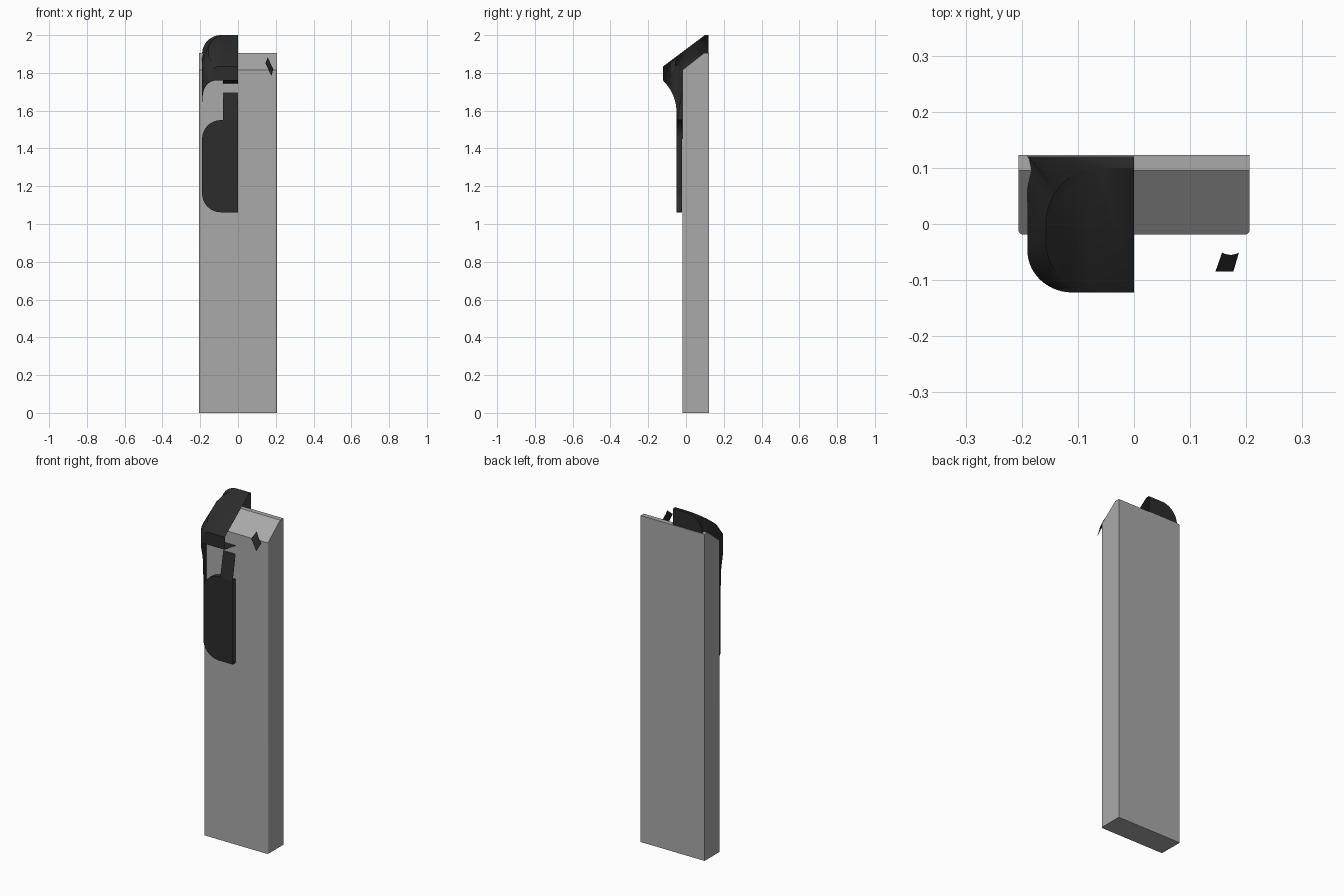
import bpy, bmesh, math

if "Cube" in bpy.data.objects:
    bpy.data.objects.remove(bpy.data.objects["Cube"])


def material(name, v):
    m = bpy.data.materials.new(name)
    m.diffuse_color = (v, v, v, 1)
    m.use_nodes = True
    m.node_tree.nodes["Principled BSDF"].inputs["Base Color"].default_value = m.diffuse_color
    return m


dark = material("dark_plastic", 0.025)
grey = material("grey_metal", 0.4)


def make(name, verts, faces, mat, angle=30):
    me = bpy.data.meshes.new(name)
    me.from_pydata(verts, [], faces)
    ob = bpy.data.objects.new(name, me)
    bpy.context.collection.objects.link(ob)
    bm = bmesh.new()
    bm.from_mesh(me)
    bmesh.ops.remove_doubles(bm, verts=bm.verts, dist=1e-5)
    bmesh.ops.dissolve_degenerate(bm, edges=bm.edges, dist=1e-5)
    bmesh.ops.recalc_face_normals(bm, faces=bm.faces)
    bm.to_mesh(me)
    bm.free()
    me.materials.append(mat)
    bpy.ops.object.select_all(action='DESELECT')
    ob.select_set(True)
    bpy.context.view_layer.objects.active = ob
    bpy.ops.object.shade_smooth_by_angle(angle=math.radians(angle))
    return ob


def loft(rows):
    n = len(rows[0])
    verts = [p for row in rows for p in row]
    faces = [(r * n + i, r * n + i + 1, (r + 1) * n + i + 1, (r + 1) * n + i)
             for r in range(len(rows) - 1) for i in range(n - 1)]
    return verts, faces


FRONT, BACK, W = -0.019, 0.123, 0.206

# tall post with a sloped front top and softened front corners
prof = [(FRONT, 0), (BACK, 0), (BACK, 1.905), (0.095, 1.905), (FRONT, 1.815)]
verts = [(x, y, z) for x in (-W, W) for y, z in prof]
faces = [tuple(range(5)), tuple(range(5, 10))]
faces += [(i, (i + 1) % 5, 5 + (i + 1) % 5, 5 + i) for i in range(5)]
post = make("post", verts, faces, grey)
bm = bmesh.new()
bm.from_mesh(post.data)
corners = [e for e in bm.edges
           if all(abs(v.co.y - FRONT) < 1e-4 for v in e.verts)
           and abs(e.verts[0].co.x - e.verts[1].co.x) < 1e-4]
bmesh.ops.bevel(bm, geom=corners, offset=0.008, segments=3, profile=0.5,
                affect='EDGES')
bm.to_mesh(post.data)
bm.free()


# half hood: sloped top plate, sloping rim and curved wall, open at x = 0
def plane(y):
    return 1.835 + 0.75 * (y + 0.12)


def wall_bottom(y):
    if y > FRONT:
        return min(1.905, 1.815 + 0.79 * (y - FRONT))
    if y > -0.0495:
        return 1.45
    s = max(0.0, min(1.0, (-0.05 - y) / 0.072))
    return 1.575 + 0.185 * s ** 0.4


N = 14
arc = [math.pi / 2 * i / N for i in range(N + 1)]
# outer edge of the rim: back corner, straight side
rim = [(-0.09 - 0.1 * math.sin(a), 0.12, 1.90 + 0.1 * math.cos(a))
       for a in arc]
z_side = plane(-0.047) - 0.05
for y in (0.09, 0.06, 0.03, 0.005, FRONT + 0.0005, FRONT - 0.0005, -0.035):
    rim.append((-0.19, y, 1.90 + (0.12 - y) / 0.167 * (z_side - 1.90)))
# matching back corner of the top plate, spread over the same points
M = len(rim)
plate = []
for i in range(M):
    a = math.pi / 2 * i / (M - 1)
    plate.append((-0.06 - 0.097 * math.sin(a), 0.1 * math.cos(a)))
# front corner
for a in [0, 0.04, 0.055, 0.08] + arc[1:]:
    plate.append((-0.067 - 0.09 * math.cos(a), -0.03 - 0.092 * math.sin(a)))
    y = -0.047 - 0.075 * math.sin(a)
    rim.append((-0.11 - 0.08 * math.cos(a), y, plane(y) - 0.05 * math.cos(a)))
plate = [(0, 0.10)] + plate + [(0, -0.122)]
rim = [(0, 0.12, 2.0)] + rim + [(0, -0.122, plane(-0.122))]
plate = [(x, y, plane(y)) for x, y in plate]
bottom = [(x, y, min(z, wall_bottom(y))) for x, y, z in rim]
verts, faces = loft([plate, rim, bottom])
faces.append(tuple(range(len(plate))))
make("hood", verts, faces, dark, 35)

# underside of the hood lip and the hood backing against the post
make("hood_lip", [(-0.08, -0.12, 1.76), (0, -0.12, 1.76),
                  (0, FRONT, 1.745), (-0.08, FRONT, 1.745)],
     [(0, 1, 2, 3)], dark)
b = FRONT + 0.0008
make("hood_backing", [(-0.19, b, 1.575), (0, b, 1.575), (0, b, 1.814),
                      (-0.19, b, 1.814), (0, 0.095, 1.904),
                      (-0.19, 0.095, 1.904)],
     [(0, 1, 2, 3), (3, 2, 4, 5)], dark)

# half front pad with rounded outer corners
R, x0, z0, z1 = 0.10, -0.19, 1.062, 1.55
out = [(0, z1)]
out += [(x0 + R - R * math.sin(a), z1 - R + R * math.cos(a)) for a in arc]
out += [(x0 + R - R * math.cos(a), z0 + R - R * math.sin(a)) for a in arc]
out.append((0, z0))
verts, faces = loft([[(x, -0.049, z) for x, z in out],
                     [(x, FRONT - 0.001, z) for x, z in out]])
n = len(out)
faces += [tuple(range(n)), tuple(range(n, 2 * n))]
make("front_pad", verts, faces, dark)

# tapering neck above the pad
make("pad_neck", [(-0.08, -0.049, 1.55), (0, -0.049, 1.55),
                  (0, -0.022, 1.695), (-0.08, -0.022, 1.695),
                  (-0.08, FRONT, 1.55), (-0.08, FRONT, 1.695),
                  (0, FRONT, 1.695)],
     [(0, 1, 2, 3), (0, 3, 5, 4), (3, 2, 6, 5)], dark)

# small curved tab floating at the right
rows = []
for i in range(7):
    t = i / 6
    sag = 0.004 * 4 * t * (1 - t)
    rows.append([(0.145 + 0.032 * t, -0.085, 1.85 - 0.065 * t),
                 (0.157 + 0.030 * t, -0.051 - sag, 1.882 - 0.062 * t)])
make("side_tab", *loft(rows), dark)
